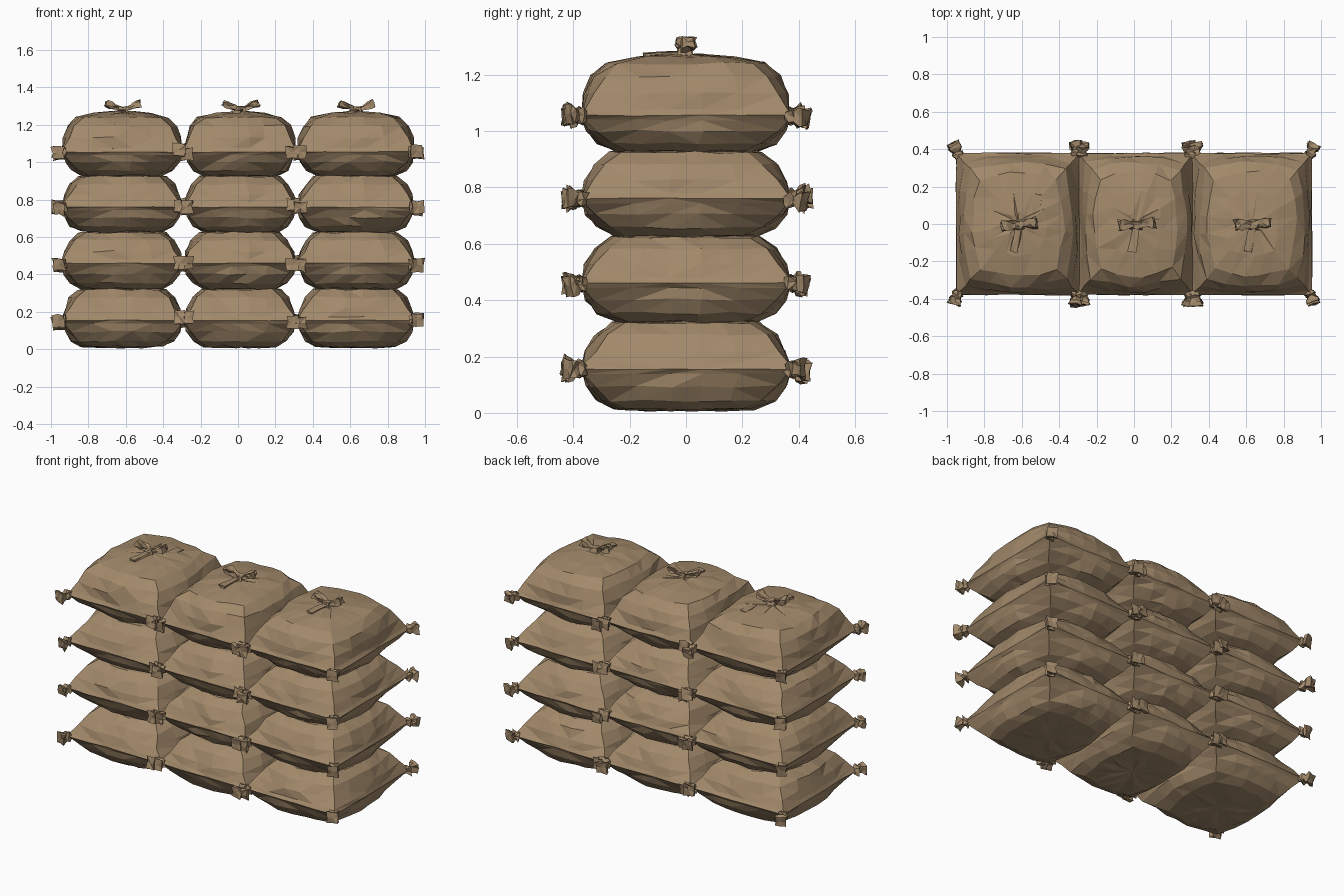
import bpy, bmesh, math, random
from mathutils import Vector

random.seed(7)
if "Cube" in bpy.data.objects:
    bpy.data.objects.remove(bpy.data.objects["Cube"])

burlap = bpy.data.materials.new("burlap_brown")
burlap.use_nodes = True
COLOR = (0.36, 0.25, 0.145, 1)
burlap.diffuse_color = COLOR
shader = burlap.node_tree.nodes["Principled BSDF"]
shader.inputs["Base Color"].default_value = COLOR
shader.inputs["Roughness"].default_value = 0.9


def jitter(amount):
    return Vector([random.uniform(-amount, amount) for _ in range(3)])


def loft(bm, rings):
    """Skin a list of point rings and cap both ends with a fan."""
    loops = [[bm.verts.new(p) for p in ring] for ring in rings]
    n = len(loops[0])
    for a, b in zip(loops, loops[1:]):
        for i in range(n):
            j = (i + 1) % n
            bm.faces.new((a[i], a[j], b[j], b[i]))
    for loop in (loops[0], loops[-1]):
        mid = bm.verts.new(sum((v.co for v in loop), Vector()) / n)
        for i in range(n):
            bm.faces.new((loop[i], loop[(i + 1) % n], mid))


def finish(bm, name):
    bmesh.ops.triangulate(bm, faces=bm.faces[:])
    bmesh.ops.recalc_face_normals(bm, faces=bm.faces[:])
    mesh = bpy.data.meshes.new(name)
    bm.to_mesh(mesh)
    bm.free()
    mesh.materials.append(burlap)
    bpy.context.collection.objects.link(bpy.data.objects.new(name, mesh))


def bunch(bm, start, direction, length, profile, flat=1.0, rough=0.007):
    """Crumpled tuft of cloth along a direction; profile holds (step, radius)."""
    d = Vector(direction).normalized()
    side = d.cross(Vector((0, 0, 1))).normalized()
    up = side.cross(d)
    rings = []
    for t, r in profile:
        ring = []
        for i in range(8):
            a = math.tau * i / 8
            rr = r * (1.15 if i % 2 else 0.75)
            ring.append(Vector(start) + d * length * t + side * rr * math.cos(a)
                        + up * rr * flat * math.sin(a) + jitter(rough))
        rings.append(ring)
    loft(bm, rings)


# Sack outline, from the seam outwards: (plan scale, height share, roundness)
UPPER = [(0.97, 0.12, 0.06), (0.94, 0.38, 0.28), (0.85, 0.72, 0.45),
         (0.70, 0.97, 0.55), (0.35, 1.0, 0.8)]
LOWER = [(0.97, 0.12, 0.06), (0.93, 0.42, 0.28), (0.83, 0.76, 0.45),
         (0.66, 0.97, 0.55), (0.35, 1.0, 0.8)]
DOME = [(0.97, 0.1, 0.06), (0.95, 0.36, 0.28), (0.88, 0.65, 0.42),
        (0.74, 0.86, 0.5), (0.45, 0.96, 0.7), (0.16, 1.0, 1.0)]
SIDES = 20


def plan_point(i, roundness):
    a = math.tau * i / SIDES + math.pi / 4
    c, s = math.cos(a), math.sin(a)
    k = 1 / max(abs(c), abs(s))
    f = k * (1 - roundness) + roundness
    return c * f, s * f


def sack_body(cx, cz, hx, hy, up, down, top_shape):
    bm = bmesh.new()
    levels = [(s, -down * h, r) for s, h, r in reversed(LOWER)]
    levels += [(1.0, 0, 0)] + [(s, up * h, r) for s, h, r in top_shape]
    rings = []
    for s, z, r in levels:
        ring = []
        for i in range(SIDES):
            px, py = plan_point(i, r)
            wobble = jitter(0.004 if s > 0.96 else 0.009)
            wobble.z *= 0.6
            ring.append(Vector((cx + px * s * hx, py * s * hy, cz + z)) + wobble)
        rings.append(ring)
    loft(bm, rings)
    return bm


EAR = [(0, 0.02), (0.3, 0.034), (0.5, 0.02), (0.75, 0.036), (1, 0.042)]
LOBE = [(0, 0.015), (0.35, 0.022), (0.7, 0.032), (1, 0.034)]

COLUMNS = {"right": (-0.62, 0.33), "middle": (0.01, 0.305), "left": (0.63, 0.32)}
ROWS = [(0.155, 0.17, 0.145), (0.46, 0.17, 0.14),
        (0.76, 0.17, 0.135), (1.055, 0.215, 0.13)]

for row, (cz, up, down) in enumerate(ROWS):
    top = row == len(ROWS) - 1
    for col, (cx, hx) in COLUMNS.items():
        name = f"{col}_sack_row_{row + 1}"
        finish(sack_body(cx, cz, hx, 0.378, up, down, DOME if top else UPPER), name)

        # Tied corners: outer ones splay sideways, inner ones point straight out
        bm = bmesh.new()
        for sx in (-1, 1):
            outer = abs(cx + sx * hx) > 0.8
            for sy in (-1, 1):
                start = (cx + sx * (hx - 0.015), sy * 0.355, cz)
                aim = (sx * (0.4 if outer else -0.1), sy, random.uniform(-0.25, 0.25))
                bunch(bm, start, aim, random.uniform(0.06, 0.085), EAR)
        finish(bm, name + "_corner_ties")

        if top:
            # Knot with two raised lobes and a short tail lying on the cloth
            bm = bmesh.new()
            kz = cz + up
            kx = cx + 0.005
            bunch(bm, (kx, -0.005, kz - 0.02), (0.05, 0, 1), 0.045,
                  [(0, 0.05), (0.5, 0.032), (1, 0.025)])
            for sx in (-1, 1):
                bunch(bm, (kx, 0, kz + 0.01), (sx, 0.08 * sx, 0.38), 0.1, LOBE, 0.6)
            bunch(bm, (kx, -0.01, kz + 0.005), (-0.2, -1, -0.08), 0.14,
                  [(0, 0.02), (0.5, 0.024), (1, 0.028)], 0.5, 0.004)
            finish(bm, name + "_top_knot")

# Loose fold of cloth on the right-hand top sack
bm = bmesh.new()
bunch(bm, (-0.53, 0.05, 1.262), (0.15, 1, -0.1), 0.11,
      [(0, 0.022), (0.5, 0.03), (1, 0.026)], 0.3, 0.004)
finish(bm, "right_sack_cloth_fold")
